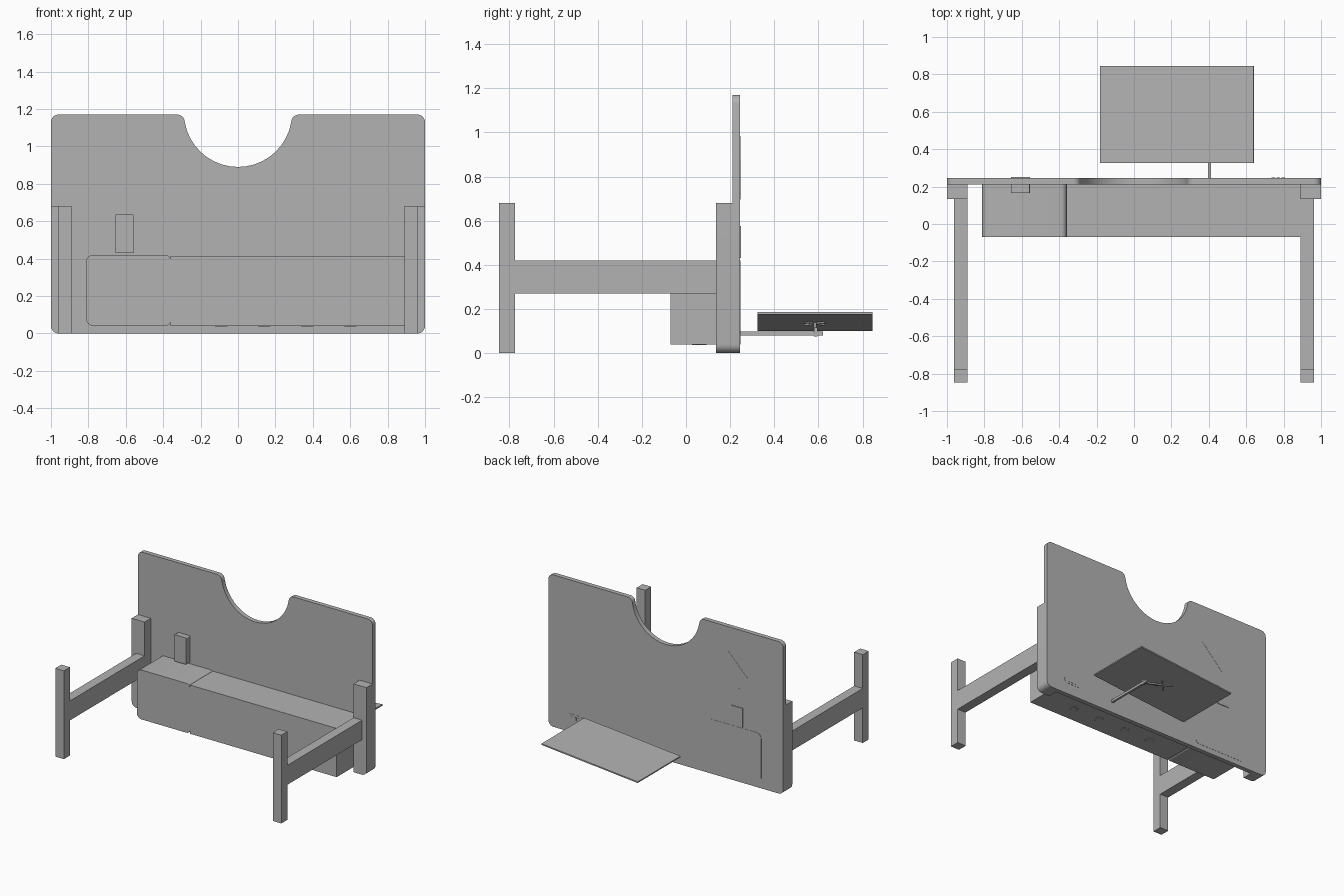
import bpy, bmesh, math
from mathutils import Vector

cube = bpy.data.objects.get("Cube")
if cube:
    bpy.data.objects.remove(cube, do_unlink=True)

GREY = (0.45, 0.45, 0.45, 1)
grey = bpy.data.materials.new("plain grey")
grey.use_nodes = True
grey.diffuse_color = GREY
grey.node_tree.nodes["Principled BSDF"].inputs["Base Color"].default_value = GREY


def arc(cx, cz, r, start, end, steps):
    """Points on an arc, angles in degrees."""
    angles = [math.radians(start + (end - start) * i / steps) for i in range(steps + 1)]
    return [(cx + r * math.cos(a), cz + r * math.sin(a)) for a in angles]


def rounded(x0, x1, z0, z1, bl=0, br=0, tr=0, tl=0):
    """Rectangle outline with a radius for each corner."""
    pts = []
    for x, z, sx, sz, r, start in ((x0, z0, 1, 1, bl, 180), (x1, z0, -1, 1, br, 270),
                                   (x1, z1, -1, -1, tr, 0), (x0, z1, 1, -1, tl, 90)):
        pts += arc(x + sx * r, z + sz * r, r, start, start + 90, 6) if r else [(x, z)]
    return pts


def prism(name, outline, a, b, upright=False):
    """Extrude an x-z outline along y, or an x-y outline along z."""
    def place(p, d):
        return (p[0], p[1], d) if upright else (p[0], d, p[1])
    bm = bmesh.new()
    face = bm.faces.new([bm.verts.new(place(p, a)) for p in outline])
    new = bmesh.ops.extrude_face_region(bm, geom=[face])["geom"]
    move = Vector(place((0, 0), b - a))
    bmesh.ops.translate(bm, vec=move, verts=[v for v in new if isinstance(v, bmesh.types.BMVert)])
    bmesh.ops.recalc_face_normals(bm, faces=bm.faces)
    me = bpy.data.meshes.new(name)
    bm.to_mesh(me)
    bm.free()
    me.materials.append(grey)
    me.shade_smooth()
    me.set_sharp_from_angle(angle=math.radians(30))
    ob = bpy.data.objects.new(name, me)
    bpy.context.collection.objects.link(ob)
    return ob


def box(name, x0, x1, y0, y1, z0, z1):
    return prism(name, rounded(x0, x1, z0, z1), y0, y1)


# Desktop panel standing on its edge, with a rounded cut-out
top, R = 1.17, 0.04
outline = arc(-1 + R, R, R, 180, 270, 6) + arc(1 - R, R, R, 270, 360, 6)
outline += arc(1 - R, top - R, R, 0, 90, 6)
outline += arc(0.325, top - R, R, 90, 172, 6)
outline += arc(0, 1.179, 0.289, -10, -170, 18)
outline += arc(-0.325, top - R, R, 8, 90, 6)
outline += arc(-1 + R, top - R, R, 90, 180, 6)
prism("desktop", outline, 0.21, 0.245)

# Leg frames on both sides
for side, s in (("left", 1), ("right", -1)):
    lo, hi = sorted((s * 0.89, s * 1.0))
    corner = {"br": R} if s > 0 else {"bl": R}
    prism(side + "_mounting_rail", rounded(lo, hi, 0, 0.68, **corner), 0.135, 0.243)
    lo, hi = sorted((s * 0.89, s * 0.963))
    box(side + "_leg", lo, hi, -0.775, 0.135, 0.27, 0.42)
    box(side + "_foot", lo, hi, -0.848, -0.775, 0, 0.68)

# Drawer unit and long storage box
prism("drawer_unit", rounded(-0.813, -0.36, 0.04, 0.42, R, 0.03, 0.03, R), -0.07, 0.2465)
box("storage_box", -0.362, 0.89, -0.07, 0.21, 0.04, 0.415)

# Star-shaped vents under the storage box
for i in range(4):
    cx = 0.6 - i * 0.23
    star = []
    for k in range(16):
        r = 0.036 if k % 2 else 0.02
        a = k * math.pi / 8
        star.append((cx + r * math.cos(a), 0.06 + r * math.sin(a)))
    prism("vent_%d" % (i + 1), star, 0.037, 0.041, upright=True)

# Small block set through the desktop
prism("block", rounded(-0.658, -0.557, 0.43, 0.635, 0.006, 0.006, 0.006, 0.006), 0.165, 0.22)
box("block_plate", -0.658, -0.557, 0.24, 0.25, 0.43, 0.575)

# Slanted pad on the desktop surface
c, half_long, half_short = (-0.565, 0.84), 0.127, 0.077
q = math.sqrt(0.5)
pad = [(c[0] + q * (u - v), c[1] + q * (u + v))
       for u, v in ((-half_long, -half_short), (half_long, -half_short),
                    (half_long, half_short), (-half_long, half_short))]
prism("pad", pad, 0.24, 0.2462)

# Socket strip near the corner
prism("socket_strip", rounded(0.70, 0.84, 0.085, 0.14, 0.025, 0.025, 0.025, 0.025), 0.24, 0.2465)
for i in range(3):
    x = 0.735 + i * 0.027
    box("socket_%d" % (i + 1), x, x + 0.018, 0.24, 0.248, 0.1, 0.125)

# Screen held by an arm
tilt = -0.091
screen = box("screen", -0.412, 0.412, -0.26, 0.26, -0.005, 0.005)
screen.location = (0.23, 0.585, 0.143)
screen.rotation_euler = (0, tilt, 0)
box("screen_arm", 0.395, 0.412, 0.24, 0.62, 0.08, 0.098)
box("arm_pivot", 0.395, 0.412, 0.58, 0.595, 0.075, 0.115)
link = box("arm_link", -0.1, 0.1, -0.007, 0.007, -0.006, 0.006)
link.location = (0.315, 0.585, 0.113)
link.rotation_euler = (0, 0.25, 0)
for i, turn in enumerate((45, -45)):
    bar = box("screen_bracket_%d" % (i + 1), -0.065, 0.065, -0.006, 0.006, -0.004, 0.004)
    bar.location = (0.23, 0.585, 0.134)
    bar.rotation_euler = (0, tilt, math.radians(turn))
